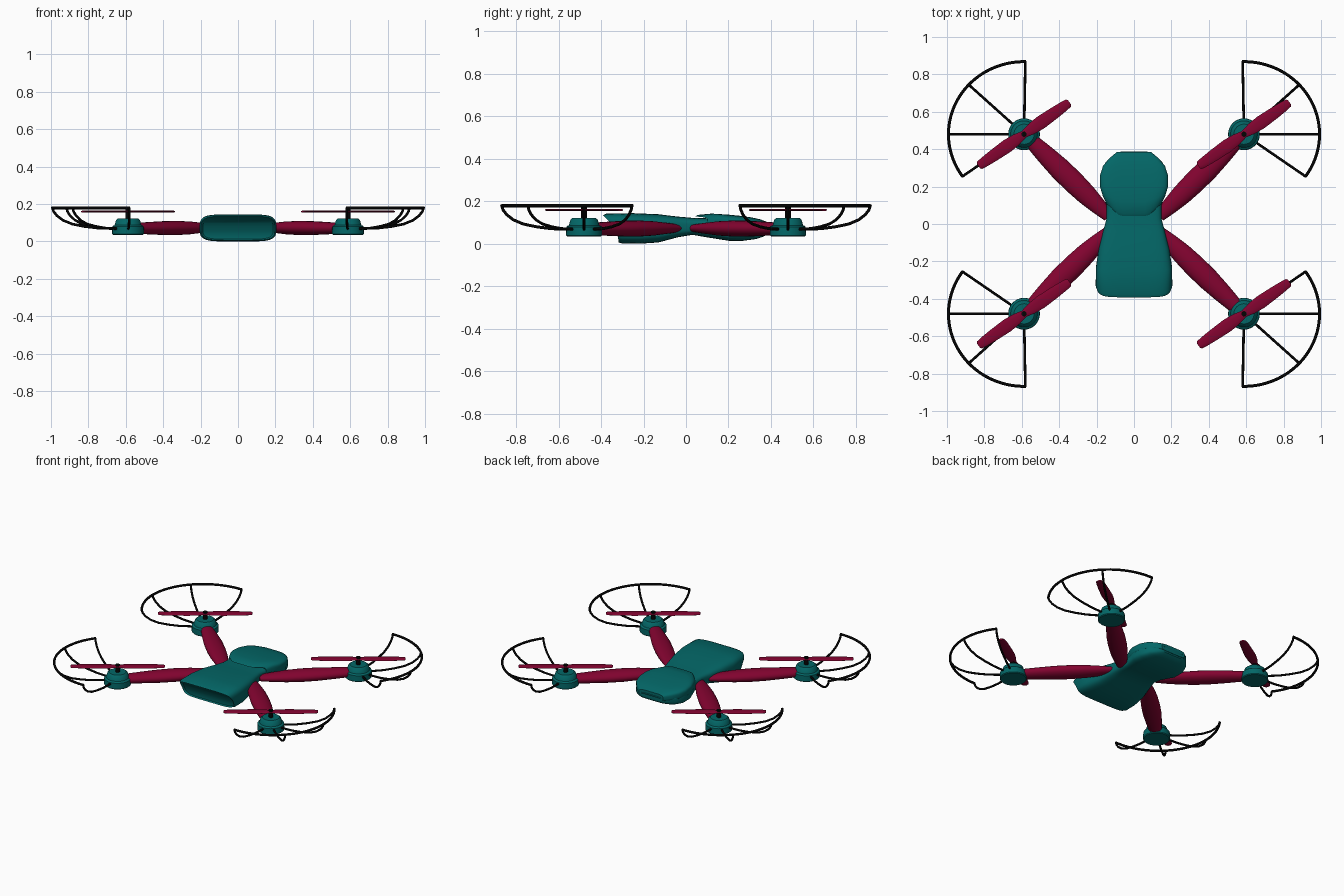
import bpy, bmesh, math
from mathutils import Vector

if "Cube" in bpy.data.objects:
    bpy.data.objects.remove(bpy.data.objects["Cube"])

def material(name, rgb):
    m = bpy.data.materials.new(name)
    m.diffuse_color = (*rgb, 1)
    m.use_nodes = True
    m.node_tree.nodes["Principled BSDF"].inputs["Base Color"].default_value = m.diffuse_color
    return m

TEAL = material("teal", (0.001, 0.135, 0.135))
MAROON = material("maroon", (0.225, 0.001, 0.029))
BLACK = material("black", (0.001, 0.001, 0.001))

def spow(v, e):
    return math.copysign(abs(v) ** e, v)

def loft(name, rings, mat, angle=35):
    """Skin a list of equal-length point rings and cap both ends."""
    bm = bmesh.new()
    vr = [[bm.verts.new(p) for p in r] for r in rings]
    n = len(rings[0])
    for a, b in zip(vr, vr[1:]):
        for i in range(n):
            j = (i + 1) % n
            bm.faces.new((a[i], a[j], b[j], b[i]))
    # caps made of strips across the ring, so curved ends stay curved
    for r in (vr[0], vr[-1]):
        for i in range(n // 2 - 1):
            bm.faces.new((r[i], r[i + 1], r[n - 2 - i], r[n - 1 - i]) if i < n // 2 - 1 else r)
    bmesh.ops.recalc_face_normals(bm, faces=bm.faces)
    me = bpy.data.meshes.new(name)
    bm.to_mesh(me)
    bm.free()
    me.materials.append(mat)
    ob = bpy.data.objects.new(name, me)
    bpy.context.collection.objects.link(ob)
    bpy.ops.object.select_all(action='DESELECT')
    bpy.context.view_layer.objects.active = ob
    ob.select_set(True)
    bpy.ops.object.shade_smooth_by_angle(angle=math.radians(angle))
    return ob

def hull_ring(yt, yb, w, z0, z1, notch=0, n=48):
    """Rounded-box section; the top may lean forward, the sides may sweep back."""
    pts = []
    for i in range(n):
        a = 2 * math.pi * (i + 0.5) / n + math.pi / 2   # start at the top centre
        x, s = w * spow(math.cos(a), 0.35), spow(math.sin(a), 0.55)
        t = (s + 1) / 2
        y = yb + (yt - yb) * t * t
        y += notch * min(1, max(0, (abs(x) - 0.075) / 0.065))
        pts.append((x, y, z0 + (z1 - z0) * t))
    return pts

def disc(center, r, z, n=32):
    return [(center[0] + r * math.cos(2 * math.pi * i / n),
             center[1] + r * math.sin(2 * math.pi * i / n), z) for i in range(n)]

def tube(name, pts, r, n=8):
    """Round wire along a path."""
    pts = [Vector(p) for p in pts]
    rings = []
    for i, p in enumerate(pts):
        d = (pts[min(i + 1, len(pts) - 1)] - pts[max(i - 1, 0)]).normalized()
        side = d.cross(Vector((0, 0, 1))).normalized()
        up = side.cross(d)
        rings.append([p + r * (side * math.cos(2 * math.pi * k / n) +
                               up * math.sin(2 * math.pi * k / n)) for k in range(n)])
    return loft(name, rings, BLACK, 50)

# Body with overhanging lip and hollow nose
loft("body", [hull_ring(*s) for s in (
    (-.365, -.308, .188, .012, .124),
    (-.392, -.318, .197, .006, .134),
    (-.375, -.300, .205, .001, .142),
    (-.250, -.220, .203, .000, .144),
    (-.130, -.130, .188, .006, .139),
    (-.040, -.040, .165, .030, .128),
    (.030, .030, .147, .042, .122),
    (.100, .100, .147, .030, .120),
    (.200, .200, .178, .014, .115),
    (.270, .270, .178, .014, .110),
    (.330, .330, .152, .022, .100),
    (.375, .365, .108, .034, .090),
    (.388, .380, .080, .045, .080))], TEAL)

# Raised rear shell with notched front edge
loft("rear_shell", [hull_ring(y, y, w, .055, z, k) for y, w, z, k in (
    (.042, .146, .128, .06),
    (.056, .151, .136, .06),
    (.120, .167, .142, .03),
    (.200, .182, .137, 0),
    (.260, .182, .131, 0),
    (.310, .166, .124, 0),
    (.350, .134, .115, 0),
    (.384, .092, .102, 0))], TEAL)

MX, MY = 0.588, 0.48          # motor position
for sx, sy, tag in ((1, 1, "back_right"), (-1, 1, "back_left"),
                    (1, -1, "front_right"), (-1, -1, "front_left")):
    c = (sx * MX, sy * MY)

    # Spindle-shaped arm
    a, b = Vector((sx * .135, sy * .04, .073)), Vector((sx * .56, sy * .455, .07))
    side = (b - a).cross(Vector((0, 0, 1))).normalized()
    rings = []
    for t, w, h in ((0, .030, .018), (.12, .043, .026), (.28, .055, .034), (.45, .060, .038),
                    (.62, .059, .037), (.8, .051, .033), (1, .038, .028)):
        rings.append([a.lerp(b, t) + side * w * math.cos(k * math.pi / 10) +
                      Vector((0, 0, h * math.sin(k * math.pi / 10))) for k in range(20)])
    loft(tag + "_arm", rings, MAROON)

    # Motor pod and shaft
    loft(tag + "_motor", [disc(c, r, z) for r, z in (
        (.080, .035), (.085, .040), (.084, .079), (.081, .083), (.072, .087),
        (.064, .114), (.054, .122))], TEAL)
    loft(tag + "_shaft", [disc(c, r, z, 16) for r, z in ((.014, .118), (.014, .172))], BLACK)

    # Two-blade propeller, same direction on every motor
    ca, sa = math.cos(math.radians(35)), math.sin(math.radians(35))
    half = ((.297, .014), (.290, .023), (.265, .027), (.2, .032), (.11, .036), (.05, .031), (0, .020))
    blade = [(-r, w) for r, w in half] + [(r, w) for r, w in half[-2::-1]]
    rings = []
    for r, w in blade:
        ring = []
        for k in range(10):
            v, z = w * math.cos(k * math.pi / 5), .0055 * math.sin(k * math.pi / 5)
            ring.append((c[0] + r * ca - v * sa, c[1] + r * sa + v * ca, .159 + z))
        rings.append(ring)
    loft(tag + "_propeller", rings, MAROON)

    # Propeller guard: rim and four curved spokes
    def guard_point(deg, f, z):
        t = math.radians(deg)
        return (c[0] + sx * f * .404 * math.cos(t), c[1] + sy * f * .388 * math.sin(t), z)

    tube(tag + "_guard_rim", [guard_point(91.5 - 127.5 * i / 40, 1, .179) for i in range(41)], .008)
    for n, deg in enumerate((91, 43, 0, -35.5)):
        path = [guard_point(deg, f, z) for f, z in (
            (.15, .068), (.4, .071), (.58, .080), (.74, .093), (.86, .113),
            (.94, .137), (.985, .160), (1, .179))]
        tube(f"{tag}_guard_spoke_{n + 1}", path, .007)
